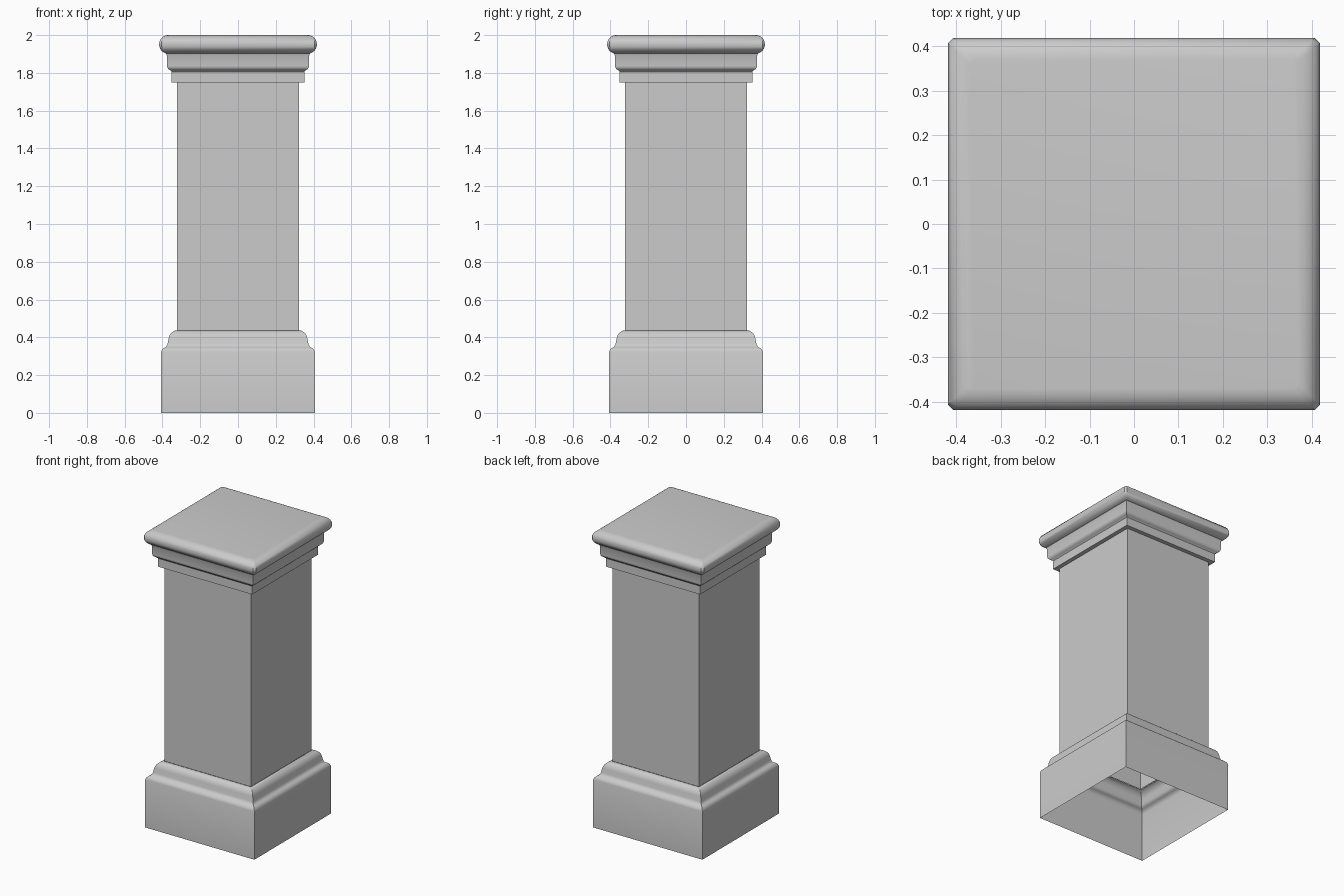
import bpy, bmesh, math

if "Cube" in bpy.data.objects:
    bpy.data.objects.remove(bpy.data.objects["Cube"])

stone = bpy.data.materials.new("grey stone")
stone.use_nodes = True
colour = (0.6, 0.6, 0.6, 1)
stone.diffuse_color = colour
stone.node_tree.nodes["Principled BSDF"].inputs["Base Color"].default_value = colour


def arc(cx, cz, rx, rz, start, end, steps):
    """Points on an ellipse arc, angles in degrees."""
    angles = [math.radians(start + (end - start) * i / steps) for i in range(steps + 1)]
    return [(cx + rx * math.cos(a), cz + rz * math.sin(a)) for a in angles]


def square_ring(bm, half, z, chamfer):
    """Square outline, with optional clipped corners."""
    points = []
    for k in range(4):
        turn = ((1, 0), (0, 1), (-1, 0), (0, -1))[k]
        corner = [(half, half)] if not chamfer else [(half, half - chamfer), (half - chamfer, half)]
        for x, y in corner:
            points.append(bm.verts.new((x * turn[0] - y * turn[1], x * turn[1] + y * turn[0], z)))
    return points


def square_moulding(name, profile, chamfer=0, close_top=False):
    """Sweep a (half width, height) profile around a square."""
    bm = bmesh.new()
    rings = [square_ring(bm, half, z, chamfer) for half, z in profile]
    for low, high in zip(rings, rings[1:]):
        for i in range(len(low)):
            j = (i + 1) % len(low)
            bm.faces.new((low[i], low[j], high[j], high[i]))
    if close_top:
        bm.faces.new(rings[-1])
    mesh = bpy.data.meshes.new(name)
    bm.to_mesh(mesh)
    bm.free()
    mesh.materials.append(stone)
    obj = bpy.data.objects.new(name, mesh)
    bpy.context.collection.objects.link(obj)
    bpy.ops.object.select_all(action="DESELECT")
    obj.select_set(True)
    bpy.context.view_layer.objects.active = obj
    bpy.ops.object.shade_smooth_by_angle(angle=math.radians(35))


# Open-bottomed plinth with a curved moulding up to the shaft
square_moulding("plinth", [(0.407, 0), (0.407, 0.322), (0.402, 0.335)]
                + arc(0.402, 0.372, 0.03, 0.03, 250, 190, 4)
                + arc(0.318, 0.386, 0.05, 0.052, 10, 82, 6))

# Hollow square shaft
square_moulding("shaft", [(0.323, 0.437), (0.323, 1.75)])

# Stepped neck below the cap
square_moulding("neck_moulding", [(0.323, 1.75), (0.351, 1.75), (0.351, 1.806), (0.356, 1.812)]
                + arc(0.352, 1.838, 0.024, 0.024, -65, 0, 4)
                + [(0.376, 1.89), (0.381, 1.902)])

# Rounded cap slab with a flat top
square_moulding("cap", [(0.323, 1.902)] + arc(0.37, 1.951, 0.048, 0.049, -90, 90, 12),
                chamfer=0.012, close_top=True)
